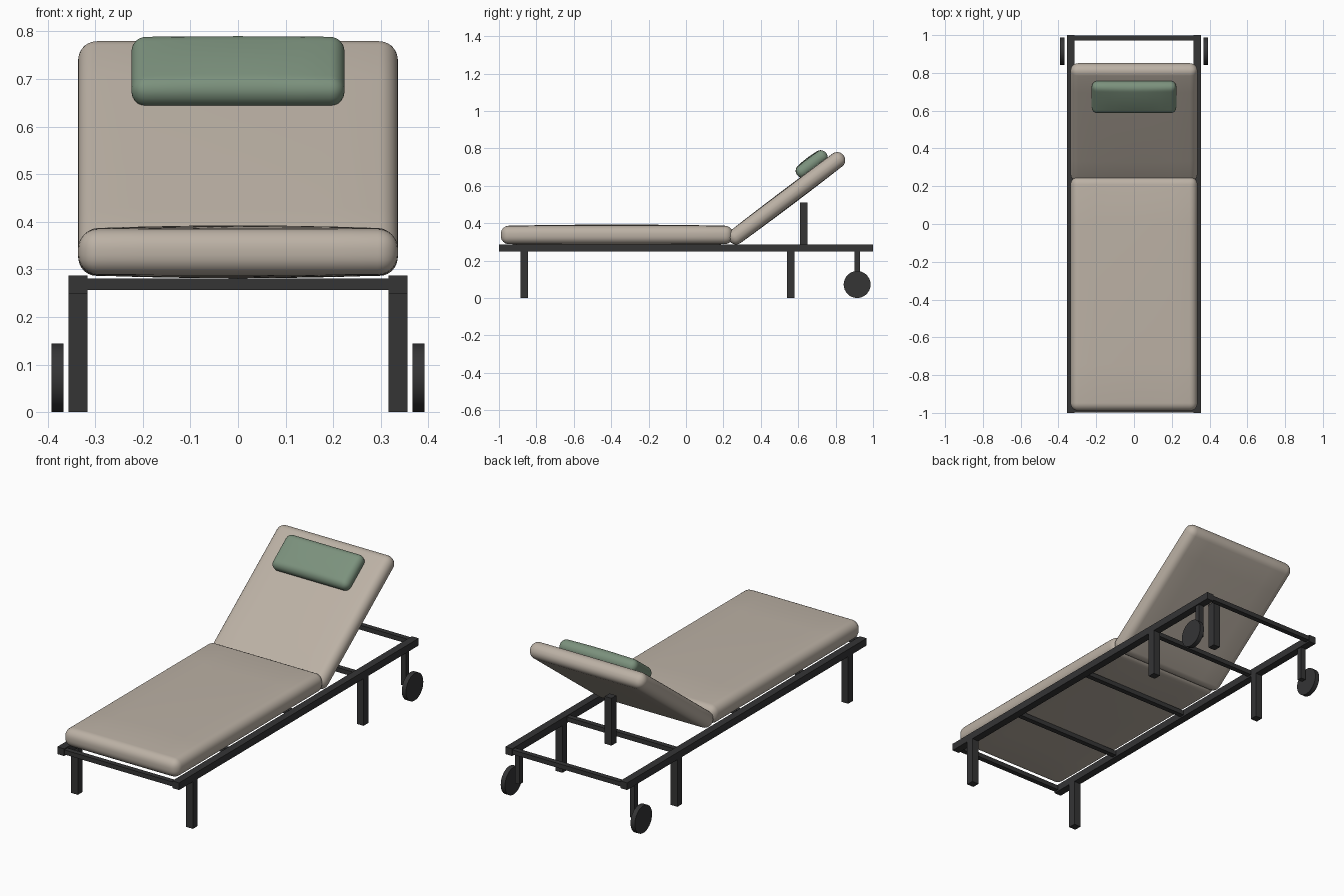
import bpy
import bmesh
import math
from mathutils import Vector

default = bpy.data.objects.get("Cube")
if default:
    bpy.data.objects.remove(default, do_unlink=True)


def make_material(name, rgb):
    mat = bpy.data.materials.new(name)
    mat.use_nodes = True
    color = (*rgb, 1.0)
    mat.diffuse_color = color
    bsdf = mat.node_tree.nodes["Principled BSDF"]
    bsdf.inputs["Base Color"].default_value = color
    bsdf.inputs["Roughness"].default_value = 0.8
    return mat


METAL = make_material("charcoal metal", (0.035, 0.035, 0.036))
FABRIC = make_material("beige fabric", (0.50, 0.44, 0.375))
GREEN = make_material("sage green fabric", (0.20, 0.285, 0.205))


def add_object(name, bm, mat, location, tilt=0.0):
    mesh = bpy.data.meshes.new(name)
    bm.to_mesh(mesh)
    bm.free()
    mesh.materials.append(mat)
    obj = bpy.data.objects.new(name, mesh)
    obj.location = location
    obj.rotation_euler.x = tilt
    bpy.context.collection.objects.link(obj)
    return obj


def box_mesh(size):
    bm = bmesh.new()
    bmesh.ops.create_cube(bm, size=1.0)
    bmesh.ops.scale(bm, vec=size, verts=bm.verts)
    return bm


def add_box(name, size, location):
    return add_object(name, box_mesh(size), METAL, location)


def add_cushion(name, size, location, mat, radius, crown, tilt=0.0):
    """Rounded box whose two broad faces swell gently in the middle."""
    bm = box_mesh(size)
    for axis in (0, 1):
        normal = Vector((axis == 0, axis == 1, 0))
        for step in (-0.6, -0.3, 0, 0.3, 0.6):
            bmesh.ops.bisect_plane(
                bm, geom=bm.verts[:] + bm.edges[:] + bm.faces[:],
                plane_co=normal * (step * size[axis] / 2), plane_no=normal)
    sharp = [e for e in bm.edges if e.calc_face_angle(0) > 0.8]
    bmesh.ops.bevel(bm, geom=sharp, offset=radius, segments=6, profile=0.5,
                    affect="EDGES", clamp_overlap=False)
    hx, hy, hz = (s / 2 for s in size)
    for v in bm.verts:
        swell = max(0, 1 - (v.co.x / hx) ** 2) * max(0, 1 - (v.co.y / hy) ** 2)
        v.co.z += crown * swell * v.co.z / hz
    for f in bm.faces:
        f.smooth = True
    bmesh.ops.recalc_face_normals(bm, faces=bm.faces)
    return add_object(name, bm, mat, location, tilt)


# Frame sides: rails, legs, wheel struts and wheels
RAIL_X = 0.336
for side, label in ((1, "left"), (-1, "right")):
    x = side * RAIL_X
    add_box(label + "_rail", (0.04, 2.0, 0.038), (x, 0, 0.268))
    for y, place in ((-0.865, "front"), (0.56, "rear")):
        add_box(f"{label}_{place}_leg", (0.04, 0.04, 0.25), (x, y, 0.125))
    add_box(label + "_wheel_strut", (0.028, 0.028, 0.18), (x, 0.915, 0.16))

    bm = bmesh.new()
    bmesh.ops.create_cone(bm, cap_ends=True, segments=32, radius1=0.072,
                          radius2=0.072, depth=0.025)
    for v in bm.verts:
        v.co = Vector((v.co.z, v.co.y, -v.co.x))
    wheel = add_object(label + "_wheel", bm, METAL,
                       (side * 0.3795, 0.915, 0.072))
    bpy.ops.object.select_all(action="DESELECT")
    wheel.select_set(True)
    bpy.context.view_layer.objects.active = wheel
    bpy.ops.object.shade_smooth_by_angle(angle=math.radians(40))

# Cross bars between the rails
for i, y in enumerate((-0.985, -0.53, 0, 0.53, 0.985)):
    add_box(f"cross_bar_{i + 1}", (0.64, 0.027, 0.024), (0, y, 0.269))

# Single prop behind the backrest
add_box("backrest_prop", (0.04, 0.04, 0.25), (0, 0.63, 0.385))

# Cushions
TILT = math.radians(37)
add_cushion("seat_cushion", (0.672, 1.24, 0.097), (0, -0.37, 0.337),
            FABRIC, 0.042, 0.007)
add_cushion("backrest_cushion", (0.672, 0.762, 0.084), (0, 0.538, 0.533),
            FABRIC, 0.04, 0.004, TILT)
add_cushion("head_pillow", (0.448, 0.195, 0.066), (0, 0.672, 0.716),
            GREEN, 0.031, 0.008, TILT)
